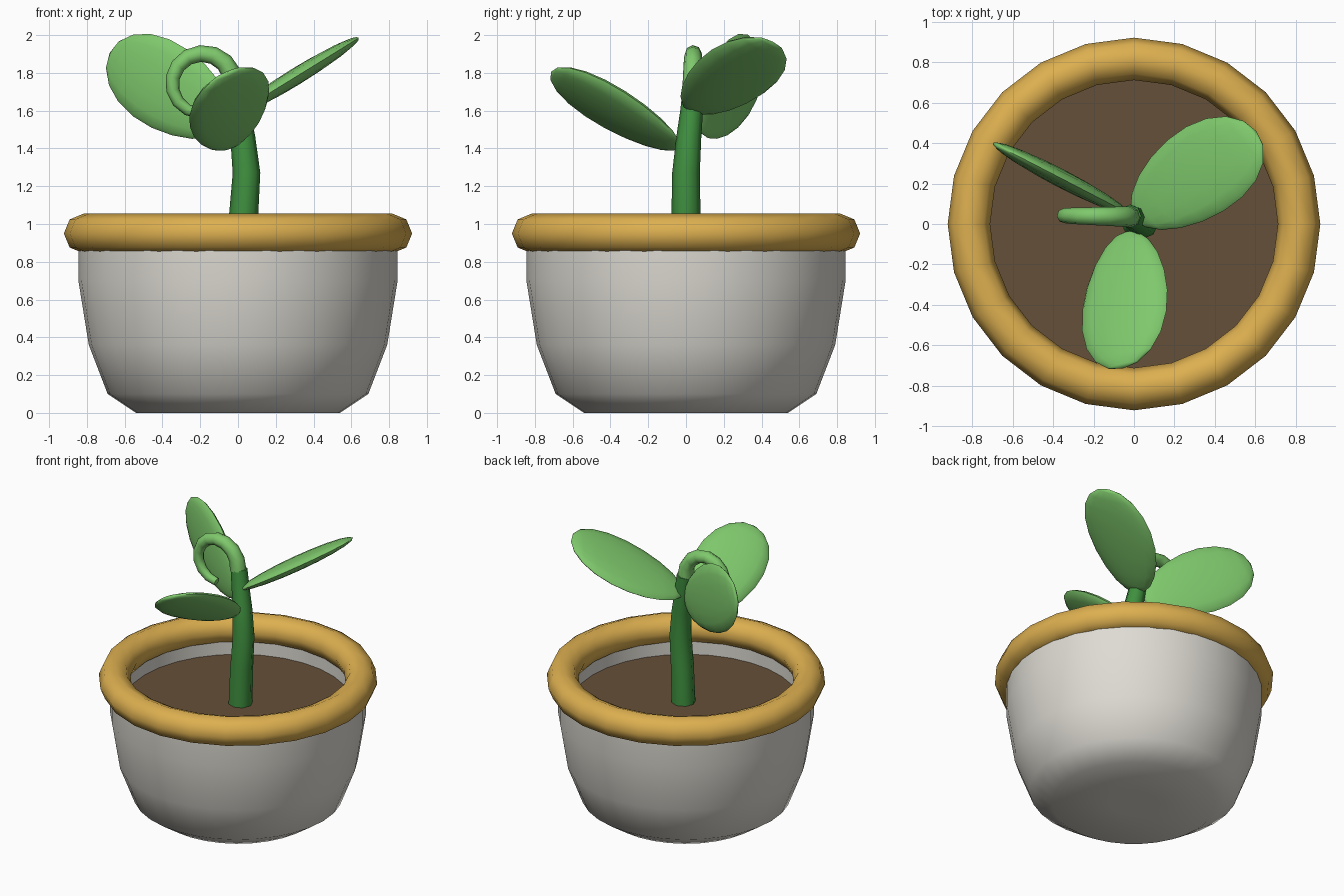
import bpy, bmesh, math
from mathutils import Matrix, Vector

if "Cube" in bpy.data.objects:
    bpy.data.objects.remove(bpy.data.objects["Cube"])


def material(name, color):
    m = bpy.data.materials.new(name)
    m.use_nodes = True
    m.diffuse_color = (*color, 1)
    m.node_tree.nodes["Principled BSDF"].inputs["Base Color"].default_value = (*color, 1)
    return m


cream = material("cream glaze", (0.73, 0.71, 0.65))
ochre = material("ochre rim", (0.72, 0.43, 0.08))
brown = material("brown soil", (0.13, 0.08, 0.04))
dark_green = material("dark green", (0.05, 0.28, 0.05))
light_green = material("light green", (0.21, 0.58, 0.15))


def finish(obj, mat, angle=60):
    obj.data.materials.append(mat)
    bpy.ops.object.select_all(action="DESELECT")
    obj.select_set(True)
    bpy.context.view_layer.objects.active = obj
    bpy.ops.object.shade_smooth_by_angle(angle=math.radians(angle))
    return obj


def from_bmesh(name, bm, mat):
    mesh = bpy.data.meshes.new(name)
    bm.to_mesh(mesh)
    bm.free()
    obj = bpy.data.objects.new(name, mesh)
    bpy.context.collection.objects.link(obj)
    return finish(obj, mat)


def lathe(name, profile, steps, mat, closed=False):
    """Spin a list of (radius, height) points around z."""
    bm = bmesh.new()
    verts = [bm.verts.new((r, 0, z)) for r, z in profile]
    edges = [bm.edges.new(pair) for pair in zip(verts, verts[1:])]
    if closed:
        edges.append(bm.edges.new((verts[-1], verts[0])))
    bmesh.ops.spin(bm, geom=verts + edges, cent=(0, 0, 0), axis=(0, 0, 1),
                   angle=math.tau, steps=steps)
    bmesh.ops.remove_doubles(bm, verts=bm.verts, dist=0.0005)
    bmesh.ops.recalc_face_normals(bm, faces=bm.faces)
    return from_bmesh(name, bm, mat)


def disc(name, radius, z, mat):
    bm = bmesh.new()
    bmesh.ops.create_circle(bm, cap_ends=True, segments=32, radius=radius,
                            matrix=Matrix.Translation((0, 0, z)))
    return from_bmesh(name, bm, mat)


def tube(name, points, mat):
    """Sweep a round section along (x, y, z, radius) points."""
    curve = bpy.data.curves.new(name, "CURVE")
    curve.dimensions = "3D"
    curve.bevel_depth = 1
    curve.bevel_resolution = 2
    curve.use_fill_caps = True
    spline = curve.splines.new("POLY")
    spline.points.add(len(points) - 1)
    for p, (x, y, z, r) in zip(spline.points, points):
        p.co = (x, y, z, 1)
        p.radius = r
    obj = bpy.data.objects.new(name, curve)
    bpy.context.collection.objects.link(obj)
    bpy.ops.object.select_all(action="DESELECT")
    obj.select_set(True)
    bpy.context.view_layer.objects.active = obj
    bpy.ops.object.convert(target="MESH")
    return finish(bpy.context.view_layer.objects.active, mat)


def leaf(name, center, length, width, thickness):
    """Flattened egg along the half-length and half-width vectors."""
    center, a, w = Vector(center), Vector(length), Vector(width)
    n = a.cross(w).normalized() * thickness
    bm = bmesh.new()
    bmesh.ops.create_uvsphere(bm, u_segments=16, v_segments=10, radius=1)
    for v in bm.verts:
        x, y, s = v.co
        v.co = center + a * s + w * x * (1 + 0.14 * s) + n * y
    bmesh.ops.recalc_face_normals(bm, faces=bm.faces)
    return from_bmesh(name, bm, light_green)


# Pot with a drain disc, rim and soil
lathe("pot", [(0.157, 0), (0.54, 0), (0.69, 0.10), (0.79, 0.36), (0.845, 0.70),
              (0.845, 0.95), (0.75, 0.95), (0.75, 0.76)], 32, cream)
disc("drain_disc", 0.157, 0, cream)
section = [math.tau * i / 8 for i in range(8)]
lathe("rim", [(0.817 + 0.105 * math.cos(t), 0.95 + 0.105 * math.sin(t)) for t in section],
      24, ochre, closed=True)
disc("soil", 0.75, 0.78, brown)

# Stem and curled shoot
tube("stem", [(0.02, 0, 0.77, 0.08), (0.03, 0, 1.05, 0.077), (0.045, 0, 1.27, 0.073),
              (0.025, 0.015, 1.46, 0.066), (0.0, 0.03, 1.60, 0.06),
              (-0.02, 0.04, 1.73, 0.056)], dark_green)
shoot = []
for i in range(12):
    k = i / 11
    t = math.radians(-5 + 270 * k)
    r = 0.167 - 0.012 * k
    shoot.append((-0.19 + r * math.cos(t), 0.035 + 0.01 * k, 1.74 + r * math.sin(t),
                  0.054 - 0.026 * k))
tube("curled_shoot", shoot, light_green)

# Leaves
leaf("front_leaf", (-0.045, -0.375, 1.605), (-0.01, -0.34, 0.20), (0.21, 0.05, 0.09), 0.05)
leaf("left_leaf", (0.305, 0.24, 1.78), (0.30, 0.22, 0.185), (-0.14, 0.175, -0.085), 0.045)
leaf("right_leaf", (-0.36, 0.225, 1.715), (-0.32, 0.166, 0.19), (0.098, -0.05, 0.205), 0.045)
